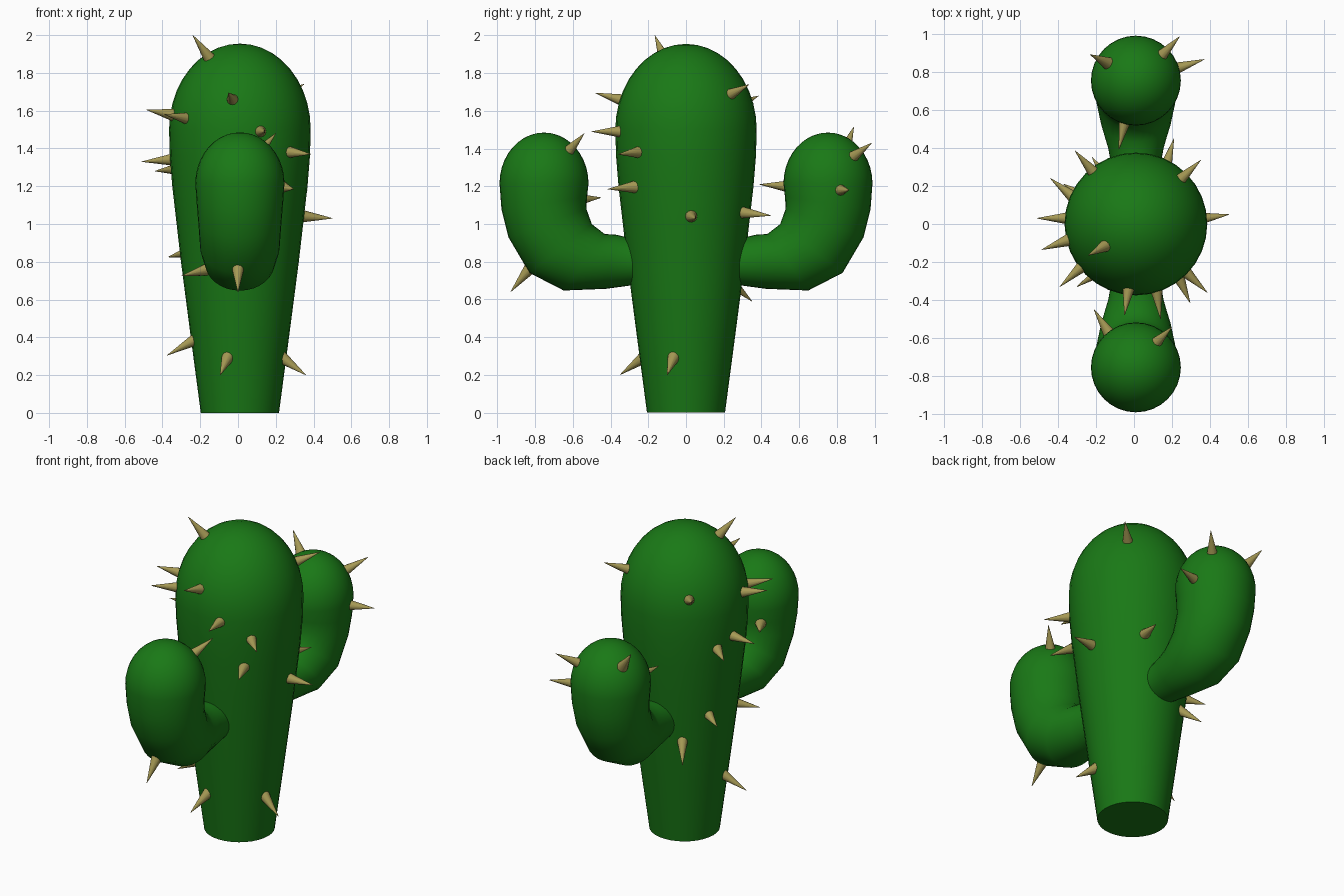
import bpy, bmesh, math
from mathutils import Vector

if "Cube" in bpy.data.objects:
    bpy.data.objects.remove(bpy.data.objects["Cube"])


def material(name, color):
    m = bpy.data.materials.new(name)
    m.diffuse_color = (*color, 1)
    m.use_nodes = True
    m.node_tree.nodes["Principled BSDF"].inputs["Base Color"].default_value = m.diffuse_color
    return m


green = material("cactus_green", (0.01, 0.19, 0.008))
straw = material("spine_straw", (0.38, 0.32, 0.09))
CX = 0.01   # plant axis in x


def finish(bm, name, mat):
    bmesh.ops.recalc_face_normals(bm, faces=bm.faces)
    me = bpy.data.meshes.new(name)
    bm.to_mesh(me)
    bm.free()
    me.materials.append(mat)
    ob = bpy.data.objects.new(name, me)
    bpy.context.collection.objects.link(ob)
    bpy.ops.object.select_all(action='DESELECT')
    ob.select_set(True)
    bpy.context.view_layer.objects.active = ob
    bpy.ops.object.shade_smooth_by_angle(angle=math.radians(40))
    return ob


def tube(name, rings, tip, side=1, n=32):
    """Skin circles lying across the yz plane: (y, z, radius, tilt in degrees)."""
    bm = bmesh.new()
    loops = []
    for y, z, r, tilt in rings:
        t = math.radians(tilt)
        loop = []
        for i in range(n):
            a = 2 * math.pi * i / n
            u = r * math.sin(a)
            loop.append(bm.verts.new((CX + r * math.cos(a),
                                      side * (y + u * math.cos(t)), z + u * math.sin(t))))
        loops.append(loop)
    for p, q in zip(loops, loops[1:]):
        for i in range(n):
            j = (i + 1) % n
            bm.faces.new((p[i], p[j], q[j], q[i]))
    bm.faces.new(loops[0])
    top = bm.verts.new((CX, side * tip[0], tip[1]))
    for i in range(n):
        bm.faces.new((loops[-1][i], loops[-1][(i + 1) % n], top))
    return finish(bm, name, green)


def dome(y, z, r, h, steps=10):
    return [(y, z + h * math.sin(a), r * math.cos(a), 0)
            for a in (math.pi / 2 * k / steps for k in range(steps))]


# Trunk
trunk = [(0, z, r, 0) for z, r in
         [(0, 0.207), (0.4, 0.26), (0.8, 0.312), (1.0, 0.335), (1.2, 0.358), (1.36, 0.371)]]
tube("trunk", trunk + dome(0, 1.5, 0.375, 0.455), (0, 1.955))

# Two bent arms, mirrored front and back
arm = [(0.2, 0.80, 0.12, -90), (0.30, 0.80, 0.127, -90), (0.40, 0.80, 0.146, -80),
       (0.54, 0.797, 0.185, -54), (0.665, 0.87, 0.21, -38), (0.735, 1.005, 0.22, -20),
       (0.752, 1.11, 0.229, -8)]
for name, side in (("back_arm", 1), ("front_arm", -1)):
    tube(name, arm + dome(0.753, 1.215, 0.236, 0.27), (0.753, 1.485), side)


# Spines: root on the skin, then tip
def spine(name, root, tip):
    root, tip = Vector(root), Vector(tip)
    d = (tip - root).normalized()
    root = root - d * 0.025
    bm = bmesh.new()
    bmesh.ops.create_cone(bm, cap_ends=True, segments=12, radius1=0.034, radius2=0.001,
                          depth=(tip - root).length)
    bm.transform(d.to_track_quat('Z', 'Y').to_matrix().to_4x4())
    bmesh.ops.translate(bm, vec=(root + tip) / 2, verts=bm.verts)
    finish(bm, name, straw)


trunk_spines = [
    ((-0.16, -0.12, 1.89), (-0.24, -0.165, 2.0)),
    ((-0.03, -0.35, 1.66), (-0.05, -0.48, 1.695)),
    ((0.12, -0.36, 1.49), (0.14, -0.5, 1.49)),
    ((0.28, -0.26, 1.38), (0.385, -0.36, 1.37)),
    ((0.24, -0.29, 1.195), (0.295, -0.415, 1.185)),
    ((-0.28, -0.23, 1.56), (-0.39, -0.33, 1.58)),
    ((-0.36, -0.09, 1.58), (-0.485, -0.135, 1.605)),
    ((-0.36, 0.03, 1.34), (-0.51, 0.03, 1.33)),
    ((-0.33, 0.15, 1.29), (-0.44, 0.24, 1.28)),
    ((-0.22, 0.28, 1.63), (-0.31, 0.385, 1.68)),
    ((0.25, 0.24, 1.69), (0.35, 0.335, 1.74)),
    ((0.17, 0.31, 1.06), (0.21, 0.45, 1.045)),
    ((0.36, 0.03, 1.04), (0.5, 0.05, 1.03)),
    ((-0.18, -0.25, 0.755), (-0.3, -0.33, 0.725)),
    ((-0.27, 0.15, 0.85), (-0.37, 0.21, 0.825)),
    ((-0.15, 0.25, 0.68), (-0.22, 0.35, 0.59)),
    ((-0.24, -0.05, 0.38), (-0.375, -0.08, 0.305)),
    ((-0.06, -0.24, 0.28), (-0.095, -0.35, 0.2)),
    ((0.25, -0.07, 0.28), (0.36, -0.1, 0.2)),
]
arm_spines = [
    ((-0.15, 0.85, 1.41), (-0.23, 0.89, 1.515)),
    ((0.15, 0.89, 1.36), (0.24, 0.985, 1.43)),
    ((0.23, 0.82, 1.18), (0.37, 0.865, 1.18)),
    ((-0.05, 0.53, 1.2), (-0.08, 0.39, 1.21)),
    ((-0.14, -0.56, 1.13), (-0.21, -0.45, 1.14)),
    ((0.12, -0.62, 1.39), (0.2, -0.54, 1.48)),
    ((0.0, -0.84, 0.75), (0.0, -0.93, 0.64)),
]
for label, group in (("trunk_spine", trunk_spines), ("arm_spine", arm_spines)):
    for k, (root, tip) in enumerate(group):
        spine(f"{label}_{k + 1}", root, tip)
